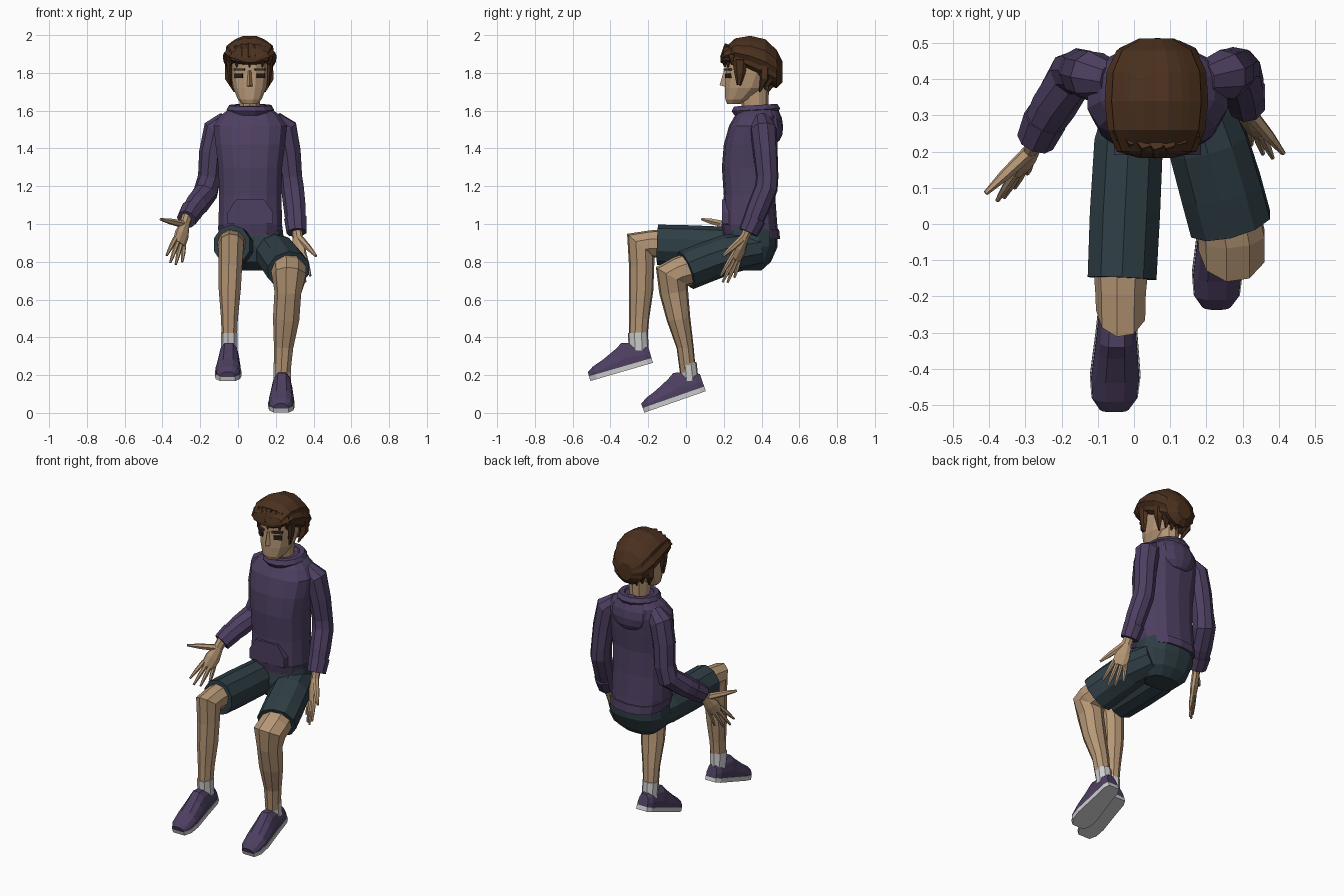
import bpy, bmesh
from math import sin, cos, pi
from mathutils import Vector as V


def material(name, r, g, b):
    m = bpy.data.materials.new(name)
    m.diffuse_color = (r, g, b, 1)
    return m


PURPLE = material("purple_cloth", .075, .05, .12)
TEAL = material("dark_teal_cloth", .028, .048, .058)
SKIN = material("skin", .47, .31, .18)
HAIR = material("brown_hair", .07, .03, .013)
DARK = material("dark_eye", .02, .015, .015)


def loft(name, rings, mat=None):
    """Skin equal-length point rings and cap both ends."""
    bm = bmesh.new()
    rows = [[bm.verts.new(p) for p in ring] for ring in rings]
    n = len(rows[0])
    for a, b in zip(rows, rows[1:]):
        for i in range(n):
            j = (i + 1) % n
            bm.faces.new((a[i], a[j], b[j], b[i]))
    bm.faces.new(rows[0])
    bm.faces.new(rows[-1])
    bmesh.ops.recalc_face_normals(bm, faces=bm.faces)
    me = bpy.data.meshes.new(name)
    bm.to_mesh(me)
    bm.free()
    ob = bpy.data.objects.new(name, me)
    bpy.context.collection.objects.link(ob)
    if mat:
        me.materials.append(mat)
    return ob


def tube(name, path, mat=None, n=10, side=(1, 0, 0)):
    """path rows: x, y, z, radius along side[, radius across]."""
    pts = [V(p[:3]) for p in path]
    rings = []
    for i, p in enumerate(path):
        t = V()
        if i:
            t += (pts[i] - pts[i - 1]).normalized()
        if i < len(pts) - 1:
            t += (pts[i + 1] - pts[i]).normalized()
        t.normalize()
        u = V(side)
        u = (u - t * u.dot(t)).normalized()
        v = t.cross(u)
        ru, rv = p[3], p[-1]
        rings.append([pts[i] + u * ru * cos(a) + v * rv * sin(a)
                      for a in (2 * pi * (k + .5) / n for k in range(n))])
    return loft(name, rings, mat)


def stack(name, rows, mat, cx, n=14, power=.8, tilt=0):
    """Horizontal rounded sections; rows: z, y front, y back, half width."""
    def s(x):
        return abs(x) ** power * (1 if x > 0 else -1)
    rings = []
    for z, y0, y1, w in rows:
        ring = []
        for k in range(n):
            a = 2 * pi * (k + .5) / n
            c, d = s(cos(a)), s(sin(a))
            ring.append(V((cx + w * c, (y0 + y1) / 2 + (y1 - y0) / 2 * d, z + tilt * d)))
        rings.append(ring)
    return loft(name, rings, mat)


def box(name, loc, size, mat, rot=(0, 0, 0)):
    bpy.ops.mesh.primitive_cube_add(size=1, location=loc, rotation=rot)
    ob = bpy.context.object
    ob.name, ob.scale = name, size
    ob.data.materials.append(mat)


CX = .065

# Hoodie body, hem band and pocket
stack("hoodie_body", [(.94, .20, .49, .165), (1.0, .195, .483, .172), (1.15, .20, .472, .168),
                      (1.3, .19, .47, .172), (1.42, .20, .482, .188), (1.52, .228, .488, .198),
                      (1.575, .26, .488, .16), (1.62, .29, .47, .10)], PURPLE, CX)
stack("hoodie_hem", [(.935, .197, .498, .166), (.985, .187, .493, .175)], PURPLE, CX, tilt=-.015)
loft("front_pocket", [[(CX + x, y, z) for x, z in ((-.12, 1.0), (.12, 1.0), (.12, 1.06),
                                                  (.075, 1.13), (-.075, 1.13), (-.12, 1.06))]
                      for y in (.19, .23)], PURPLE)

# Collar ring and folded hood
bpy.ops.mesh.primitive_torus_add(major_segments=14, minor_segments=6, major_radius=.098,
                                 minor_radius=.028, location=(CX, .37, 1.605), rotation=(.06, 0, 0))
collar = bpy.context.object
collar.name = "hood_collar"
collar.scale.y = 1.05
collar.data.materials.append(PURPLE)
bpy.ops.mesh.primitive_uv_sphere_add(segments=12, ring_count=7, radius=1,
                                     location=(CX, .455, 1.53), rotation=(.15, 0, 0))
hood = bpy.context.object
hood.name = "hood"
hood.scale = (.125, .058, .105)
hood.data.materials.append(PURPLE)

# Sleeves and cuffs
tube("right_sleeve", [(-.06, .40, 1.55, .05), (-.115, .41, 1.50, .07), (-.14, .415, 1.38, .066),
                      (-.15, .425, 1.25, .062), (-.17, .415, 1.17, .066), (-.22, .33, 1.10, .064),
                      (-.262, .255, 1.045, .052)], PURPLE, 9)
tube("right_cuff", [(-.245, .29, 1.07, .062), (-.272, .23, 1.025, .054)], PURPLE, 9)
tube("left_sleeve", [(.19, .40, 1.55, .05), (.248, .41, 1.50, .072), (.27, .42, 1.38, .066),
                     (.283, .43, 1.25, .06), (.29, .425, 1.19, .062), (.302, .38, 1.08, .06),
                     (.308, .34, .98, .052)], PURPLE, 9)
tube("left_cuff", [(.305, .365, 1.03, .061), (.311, .33, .955, .054)], PURPLE, 9)


def hand(name, wrist, tip, thumb):
    """Flat palm, four spread fingers and an outward thumb."""
    w, t, th = V(wrist), V(tip), V(thumb)
    ax = t - w
    d = ax.normalized()
    ac = th - w
    ac = (ac - d * ac.dot(d)).normalized()
    row = lambda p, *r: (*p, *r)
    tube(name + "_palm", [row(w - d * .04, .03, .026), row(w + ax * .1, .03, .022),
                          row(w + ax * .33, .046, .022), row(w + ax * .53, .044, .016)], SKIN, 8, ac)
    for k, (off, ln) in enumerate(((.034, .92), (.012, 1), (-.011, .96), (-.033, .82))):
        a, b = w + ax * .48 + ac * off, w + ax * ln + ac * off * 1.7
        tube(f"{name}_finger_{k + 1}", [row(a, .013), row(a.lerp(b, .5), .012), row(b, .006)], SKIN, 6, ac)
    a = w + ax * .12 + ac * .015
    tube(name + "_thumb", [row(a, .02), row(a.lerp(th, .55), .016), row(th, .007)], SKIN, 6, d)


hand("right_hand", (-.275, .22, 1.02), (-.345, .085, .785), (-.41, .085, 1.025))
hand("left_hand", (.313, .32, .95), (.34, .205, .685), (.413, .195, .83))

# Shorts
stack("shorts_seat", [(.755, .26, .40, .10), (.80, .2, .45, .15), (.88, .19, .485, .175),
                      (.97, .21, .485, .165)], TEAL, .075)
tube("right_shorts_leg", [(.02, .38, .87, .085, .095), (-.015, .22, .88, .10, .105),
                          (-.025, .03, .885, .102, .108), (-.033, -.15, .89, .10, .107)], TEAL, 10)
tube("left_shorts_leg", [(.16, .38, .87, .09, .095), (.205, .22, .84, .115, .105),
                         (.24, .10, .795, .118, .107), (.267, 0, .755, .118, .107)], TEAL, 10)

# Bare legs with knees, then socks
tube("right_leg", [(-.033, -.08, .895, .082), (-.035, -.19, .895, .072), (-.035, -.24, .888, .07, .095),
                   (-.038, -.235, .78, .064, .068), (-.042, -.238, .65, .06, .066),
                   (-.044, -.248, .5, .046, .054), (-.045, -.255, .36, .04, .048)], SKIN, 9)
tube("left_leg", [(.255, .06, .775, .09), (.272, -.035, .745, .095, .085), (.272, -.075, .725, .094, .098),
                  (.266, -.065, .64, .073, .078), (.257, -.04, .5, .072, .064),
                  (.243, -.005, .35, .053, .046), (.235, .012, .2, .043)], SKIN, 9)
tube("right_sock", [(-.045, -.255, .425, .046, .054), (-.045, -.25, .33, .046, .054)], None, 9)
tube("left_sock", [(.236, .01, .265, .049, .047), (.235, .02, .17, .047, .047)], None, 9)


def shoe(name, heel, toe):
    """Sole and upper lofted from heel to toe along the tilted foot."""
    h = V(heel)
    d = (V(toe) - h).normalized()
    side = V((1, 0, 0))
    up = side.cross(-d).normalized()
    if up.z < 0:
        up = -up
    rows = [(0, .036, .095), (.03, .05, .118), (.13, .058, .148), (.17, .062, .125),
            (.25, .07, .09), (.31, .064, .07), (.345, .04, .05)]
    sect = ((-1, 0), (1, 0), (1, .35), (.8, .75), (.4, 1), (-.4, 1), (-.8, .75), (-1, .35))
    loft(name + "_upper", [[h + d * s + side * w * .95 * x + up * (.022 + (t - .022) * z) for x, z in sect]
                           for s, w, t in rows], PURPLE)
    loft(name + "_sole", [[h + d * s + side * w * x + up * z
                           for x, z in ((-1, 0), (1, 0), (1, .026), (-1, .026))] for s, w, t in rows])


shoe("right_shoe", (-.045, -.175, .265), (-.055, -.52, .165))
shoe("left_shoe", (.235, .105, .115), (.228, -.225, 0))

# Neck, head, nose, eyes and brows
HX = .062
stack("neck", [(1.52, .31, .45, .058), (1.62, .295, .435, .056), (1.72, .28, .44, .06)], SKIN, HX, 10, 1)
stack("head", [(1.635, .217, .29, .04), (1.66, .206, .34, .065), (1.72, .203, .42, .09),
               (1.80, .207, .46, .102), (1.88, .205, .47, .104), (1.95, .25, .44, .07)], SKIN, HX, 12, .85)
loft("nose", [[(HX - .02, .215, 1.725), (HX + .02, .215, 1.725), (HX, .178, 1.735)],
              [(HX - .01, .215, 1.815), (HX + .01, .215, 1.815), (HX, .20, 1.81)]], SKIN)
for sgn, lab in ((-1, "right"), (1, "left")):
    box(lab + "_eye", (HX + sgn * .056, .226, 1.785), (.046, .02, .026), DARK, (0, 0, sgn * .45))
    box(lab + "_brow", (HX + sgn * .054, .222, 1.818), (.062, .022, .012), HAIR, (0, 0, sgn * .4))
    tube(lab + "_sideburn", [(HX + sgn * .108, .285, 1.87, .018, .04), (HX + sgn * .106, .285, 1.80, .014, .03),
                             (HX + sgn * .10, .28, 1.735, .006, .012)], HAIR, 6)

# Swept-back hair: ridged sections running front to back
rows = [(.183, 1.855, 1.88, .05), (.20, 1.845, 1.93, .11), (.26, 1.83, 1.985, .135), (.34, 1.78, 2.0, .143),
        (.42, 1.735, 1.982, .138), (.48, 1.715, 1.925, .11), (.512, 1.75, 1.86, .05)]
N = 24
loft("hair", [[V((HX + w * cos(2 * pi * k / N) * (1, .91)[k % 2], y,
                  (z0 + z1) / 2 + (z1 - z0) / 2 * sin(2 * pi * k / N) * (.95, 1.0)[k % 2]))
               for k in range(N)] for y, z0, z1, w in rows], HAIR)
# Jagged locks along the hairline and nape
for k in range(7):
    x = (k - 3) / 3
    tube(f"fringe_lock_{k + 1}", [(HX + x * .10, .225 + .03 * x * x, 1.95 - .03 * x * x, .022),
                                  (HX + x * .108, .20 + .04 * x * x, 1.885, .02),
                                  (HX + x * .102, .205 + .04 * x * x, 1.842 - .012 * (k % 2), .004)], HAIR, 5)
    tube(f"nape_lock_{k + 1}", [(HX + x * .10, .475 - .06 * x * x, 1.85, .03),
                                (HX + x * .105, .475 - .06 * x * x, 1.77, .025),
                                (HX + x * .08, .44 - .05 * x * x, 1.70 + .012 * (k % 2), .005)], HAIR, 5)
